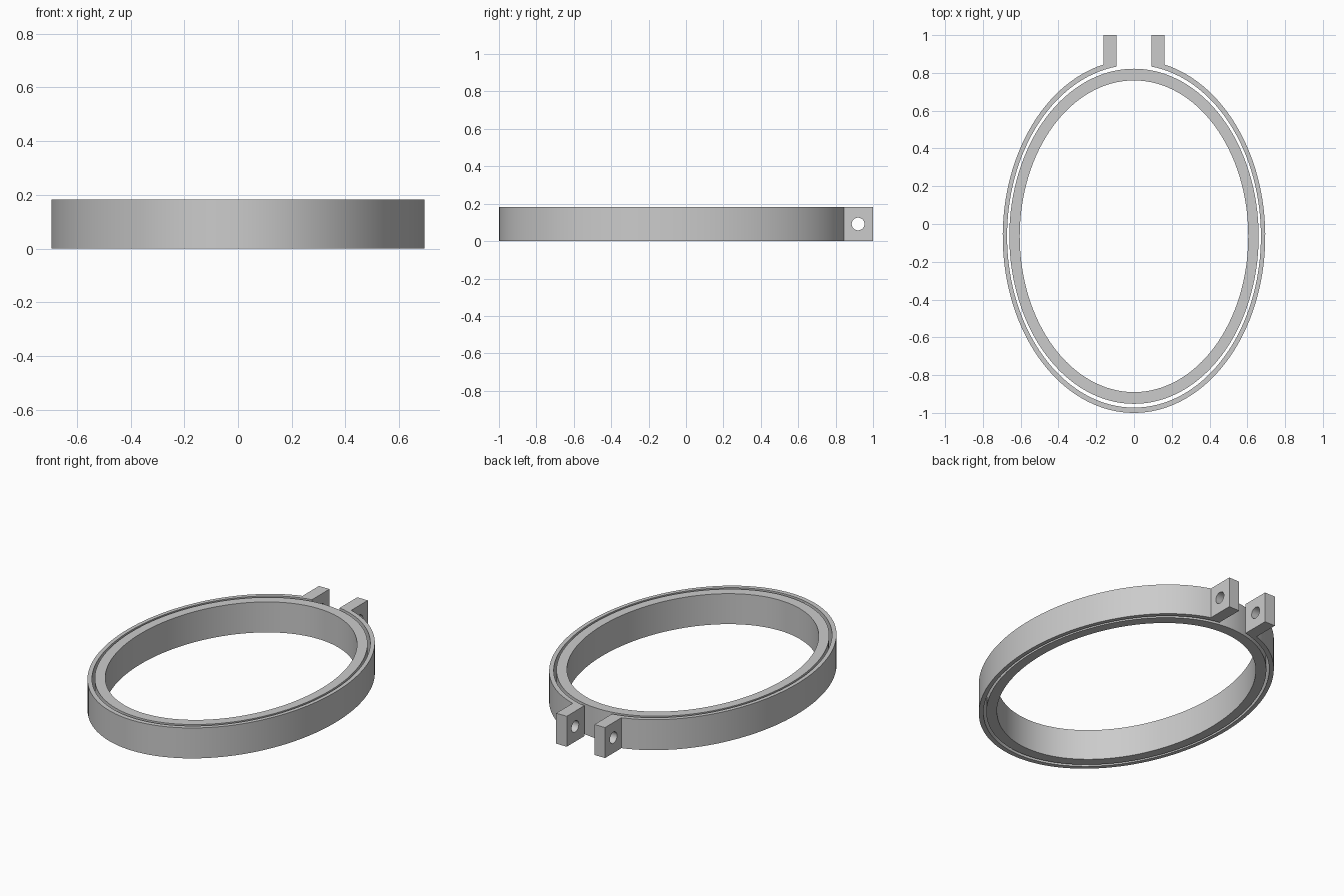
import bpy, bmesh, math

if "Cube" in bpy.data.objects:
    bpy.data.objects.remove(bpy.data.objects["Cube"])

HEIGHT = 0.183
CENTRE_Y = -0.065
SEGMENTS = 128

grey = bpy.data.materials.new("plain grey")
grey.use_nodes = True
colour = (0.6, 0.6, 0.6, 1)
grey.diffuse_color = colour
grey.node_tree.nodes["Principled BSDF"].inputs["Base Color"].default_value = colour


def ellipse(rx, ry, a):
    """Point on an oval, with the angle measured from the back."""
    return (rx * math.sin(a), CENTRE_Y + ry * math.cos(a))


def solid_band(name, pairs, closed):
    """Quad strip between outer and inner points, extruded upwards."""
    bm = bmesh.new()
    rows = [[bm.verts.new((x, y, 0)) for x, y in pair] for pair in pairs]
    following = rows[1:] + (rows[:1] if closed else [])
    for (a, b), (c, d) in zip(rows, following):
        bm.faces.new((a, b, d, c))
    top = bmesh.ops.extrude_face_region(bm, geom=bm.faces[:])["geom"]
    bmesh.ops.translate(bm, vec=(0, 0, HEIGHT),
                        verts=[v for v in top if isinstance(v, bmesh.types.BMVert)])
    bmesh.ops.recalc_face_normals(bm, faces=bm.faces[:])
    mesh = bpy.data.meshes.new(name)
    bm.to_mesh(mesh)
    bm.free()
    mesh.materials.append(grey)
    ob = bpy.data.objects.new(name, mesh)
    bpy.context.collection.objects.link(ob)
    return ob


def activate(ob):
    bpy.ops.object.select_all(action='DESELECT')
    ob.select_set(True)
    bpy.context.view_layer.objects.active = ob


# Closed inner hoop
angles = [math.tau * i / SEGMENTS for i in range(SEGMENTS)]
inner = solid_band("inner_hoop", [(ellipse(0.66, 0.887, a), ellipse(0.605, 0.825, a))
                                  for a in angles], True)

# Split outer hoop whose ends turn out into two clamp tabs
TAB_OUT, TAB_IN = 0.162, 0.092
start_out = math.asin(TAB_OUT / 0.695)
start_in = math.asin(TAB_IN / 0.672)
pairs = [((TAB_OUT, 1), (TAB_IN, 1))]
for i in range(SEGMENTS + 1):
    t = i / SEGMENTS
    pairs.append((ellipse(0.695, 0.935, start_out + t * (math.tau - 2 * start_out)),
                  ellipse(0.672, 0.907, start_in + t * (math.tau - 2 * start_in))))
pairs.append(((-TAB_OUT, 1), (-TAB_IN, 1)))
outer = solid_band("outer_hoop", pairs, False)

# Screw hole through both tabs
bpy.ops.mesh.primitive_cylinder_add(vertices=32, radius=0.034, depth=0.5,
                                    location=(0, 0.92, HEIGHT / 2),
                                    rotation=(0, math.pi / 2, 0))
cutter = bpy.context.object
cutter.name = "screw_hole_cutter"
cutter.hide_render = True
cut = outer.modifiers.new("screw_hole", 'BOOLEAN')
cut.operation = 'DIFFERENCE'
cut.solver = 'EXACT'
cut.object = cutter
activate(outer)
bpy.ops.object.modifier_apply(modifier=cut.name)
bpy.data.objects.remove(cutter)

for ob in (inner, outer):
    activate(ob)
    bpy.ops.object.shade_smooth_by_angle(angle=math.radians(30))
